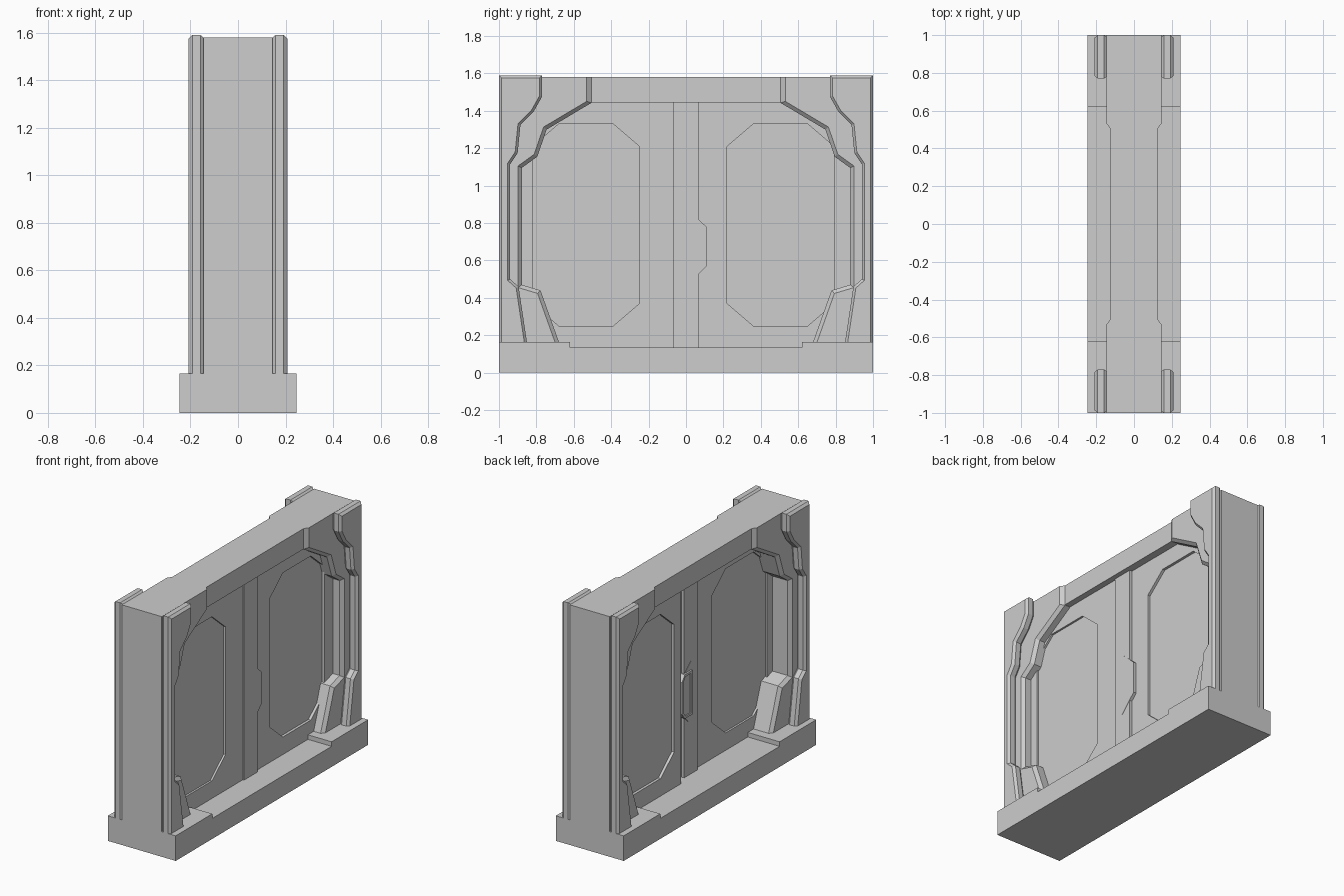
import bpy
import bmesh
from mathutils import Vector

cube = bpy.data.objects.get("Cube")
if cube:
    bpy.data.objects.remove(cube, do_unlink=True)

GREY = (0.61, 0.61, 0.61, 1.0)
mat = bpy.data.materials.new("plain_grey")
mat.use_nodes = True
mat.diffuse_color = GREY
bsdf = mat.node_tree.nodes["Principled BSDF"]
bsdf.inputs["Base Color"].default_value = GREY


def loft(name, sections):
    """Skin matching (y, z) outlines placed along x, and cap both ends."""
    bm = bmesh.new()
    rings = [[bm.verts.new((x, y, z)) for y, z in pts] for x, pts in sections]
    n = len(rings[0])
    for a, b in zip(rings, rings[1:]):
        for i in range(n):
            j = (i + 1) % n
            bm.faces.new((a[i], a[j], b[j], b[i]))
    bm.faces.new(rings[0])
    bm.faces.new(rings[-1])
    bmesh.ops.remove_doubles(bm, verts=bm.verts, dist=1e-5)
    bmesh.ops.recalc_face_normals(bm, faces=bm.faces)
    mesh = bpy.data.meshes.new(name)
    bm.to_mesh(mesh)
    bm.free()
    mesh.materials.append(mat)
    obj = bpy.data.objects.new(name, mesh)
    bpy.context.collection.objects.link(obj)
    return obj


def box(name, x0, x1, y0, y1, z0, z1):
    pts = [(y0, z0), (y1, z0), (y1, z1), (y0, z1)]
    return loft(name, [(x0, pts), (x1, pts)])


def inset(pts, dists):
    """Move each edge of an outline inwards by its own distance."""
    n = len(pts)
    vs = [Vector(p) for p in pts]
    area = sum(vs[i - 1].cross(vs[i]) for i in range(n))
    side = 1 if area > 0 else -1
    lines = []
    for i in range(n):
        d = (vs[(i + 1) % n] - vs[i]).normalized()
        lines.append((vs[i] + Vector((-d.y, d.x)) * side * dists[i], d))
    out = []
    for i in range(n):
        (p, d), (q, e) = lines[i - 1], lines[i]
        out.append(tuple(p + d * ((q - p).cross(e) / d.cross(e))))
    return out


def flip(pts, s):
    return [(y * s, z) for y, z in pts]


# Base with a lowered threshold
step = [(0.62, 0.135), (0.62, 0.165), (1, 0.165), (1, 0)]
base = step + flip(step[::-1], -1)
loft("base", [(-0.247, base), (0.247, base)])

# Lintel above the opening
box("lintel", -0.125, 0.125, -0.53, 0.53, 1.445, 1.58)

# Stepped jambs and raised outer trims
jamb = [(0.678, 0.16), (0.778, 0.44), (0.878, 0.47), (0.878, 1.095), (0.795, 1.155),
        (0.745, 1.30), (0.505, 1.443), (0.505, 1.58), (1, 1.58), (1, 0.16)]
jamb_in = inset(jamb, [0.02] * 6 + [0.026, 0, 0, 0])
trim = [(0.85, 0.16), (0.895, 0.46), (0.94, 0.50), (0.94, 1.115), (0.90, 1.175),
        (0.885, 1.325), (0.815, 1.395), (0.77, 1.475), (0.77, 1.59), (1, 1.59), (1, 0.16)]
trim_in = inset(trim, [0.014] * 10 + [0])
for s, end in ((-1, "front"), (1, "back")):
    loft(end + "_jamb", [(x, flip(p, s)) for x, p in
         ((-0.145, jamb_in), (-0.125, jamb), (0.125, jamb), (0.145, jamb_in))])
    for side, label in ((1, "left"), (-1, "right")):
        loft(f"{end}_{label}_trim", [(x * side, flip(p, s)) for x, p in
             ((0.14, trim_in), (0.158, trim), (0.192, trim), (0.208, trim_in))])


# Door leaves with recessed eight-sided panels on both faces
def door_leaf(name, x0, x1, y0, y1, p0, p1, depth):
    cy, cz, z0, z1 = 0.14, 0.12, 0.25, 1.33
    panel = [(p0 + cy, z0), (p1 - cy, z0), (p1, z0 + cz), (p1, z1 - cz),
             (p1 - cy, z1), (p0 + cy, z1), (p0, z1 - cz), (p0, z0 + cz)]
    a, b, c, d = (y0, 0.13), (y1, 0.13), (y1, 1.46), (y0, 1.46)
    rim = [a, b, b, c, c, d, d, a]
    loft(name, [(x0 + depth, panel), (x0, panel), (x0, rim),
                (x1, rim), (x1, panel), (x1 - depth, panel)])


door_leaf("front_door_leaf", -0.016, 0.084, -0.95, -0.06, -0.82, -0.25, 0.013)
door_leaf("back_door_leaf", -0.068, 0.075, 0.15, 0.95, 0.22, 0.79, 0.018)

# Meeting rail, centre strip and lock plate
box("meeting_rail", -0.015, 0.075, 0.06, 0.15, 0.13, 1.455)
box("centre_strip", -0.036, 0.093, -0.07, 0.07, 0.13, 1.455)
lock = [(0.0, 0.46), (0.11, 0.57), (0.11, 0.78), (0.0, 0.88)]
loft("lock_plate", [(-0.037, lock), (0.095, lock)])
handle = [(0.0, 0.53), (0.08, 0.53), (0.11, 0.57), (0.11, 0.78), (0.08, 0.82), (0.0, 0.82)]
handle_in = inset(handle, [0.015] * 6)
loft("lock_handle", [(-0.04, handle_in), (-0.048, handle_in), (-0.048, handle), (0, handle)])
